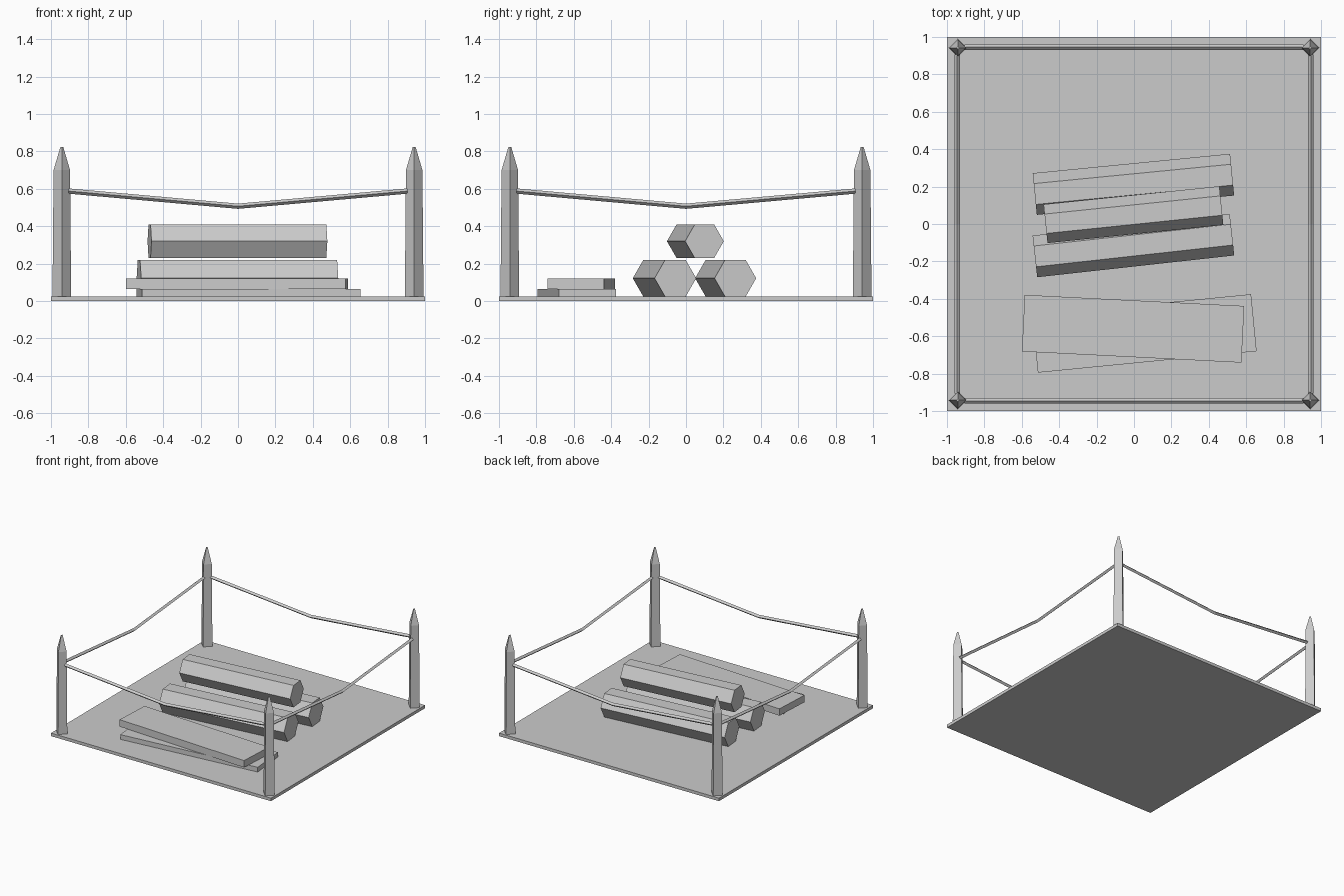
import bpy, bmesh, math
from mathutils import Matrix, Vector

if "Cube" in bpy.data.objects:
    bpy.data.objects.remove(bpy.data.objects["Cube"])


def make_object(name, bm):
    bmesh.ops.recalc_face_normals(bm, faces=bm.faces)
    me = bpy.data.meshes.new(name)
    bm.to_mesh(me)
    bm.free()
    ob = bpy.data.objects.new(name, me)
    bpy.context.collection.objects.link(ob)
    return ob


def box(name, size, centre, angle=0):
    bm = bmesh.new()
    m = (Matrix.Translation(centre) @ Matrix.Rotation(math.radians(angle), 4, 'Z')
         @ Matrix.Diagonal((*size, 1)))
    bmesh.ops.create_cube(bm, size=1, matrix=m)
    return make_object(name, bm)


def log(name, radius, length, centre, angle):
    bm = bmesh.new()
    m = (Matrix.Translation(centre) @ Matrix.Rotation(math.radians(angle), 4, 'Z')
         @ Matrix.Rotation(math.pi / 2, 4, 'Y'))
    bmesh.ops.create_cone(bm, cap_ends=True, segments=6, radius1=radius,
                          radius2=radius, depth=length, matrix=m)
    return make_object(name, bm)


def skin(name, rings):
    """Join successive four-point rings into a closed solid."""
    bm = bmesh.new()
    rows = [[bm.verts.new(p) for p in r] for r in rings]
    for a, b in zip(rows, rows[1:]):
        for i in range(4):
            j = (i + 1) % 4
            bm.faces.new((a[i], a[j], b[j], b[i]))
    bm.faces.new(rows[0])
    bm.faces.new(rows[-1])
    return make_object(name, bm)


DIAMOND = [(1, 0), (0, 1), (-1, 0), (0, -1)]

# Ground slab
box("base", (2, 2, 0.025), (0, 0, 0.0125))

# Pointed diamond-section corner posts
post_profile = [(0.05, 0.02), (0.044, 0.70), (0.008, 0.823)]
for x in (-0.942, 0.942):
    for y in (-0.942, 0.942):
        skin("post", [[(x + r * a, y + r * b, z) for a, b in DIAMOND]
                      for r, z in post_profile])

# Sagging ropes on the four sides
rope_path = [(-0.905, 0.588), (0, 0.507), (0.905, 0.588)]
for k in range(4):
    rot = Matrix.Rotation(k * math.pi / 2, 3, 'Z')
    skin("rope", [[rot @ Vector((x, -0.946 + 0.015 * a, z + 0.014 * b))
                   for a, b in DIAMOND] for x, z in rope_path])

# Stacked hexagonal logs
log("lower_log_front", 0.112, 1.06, (-0.003, -0.115, 0.122), 6.3)
log("lower_log_back", 0.112, 1.06, (-0.003, 0.212, 0.122), 5.6)
log("upper_log", 0.104, 0.945, (-0.003, 0.05, 0.32), 5.9)

# Two crossed planks
box("lower_plank", (1.175, 0.306, 0.04), (0.056, -0.585, 0.044), 5.6)
box("upper_plank", (1.175, 0.303, 0.057), (-0.005, -0.56, 0.0925), -2.9)
